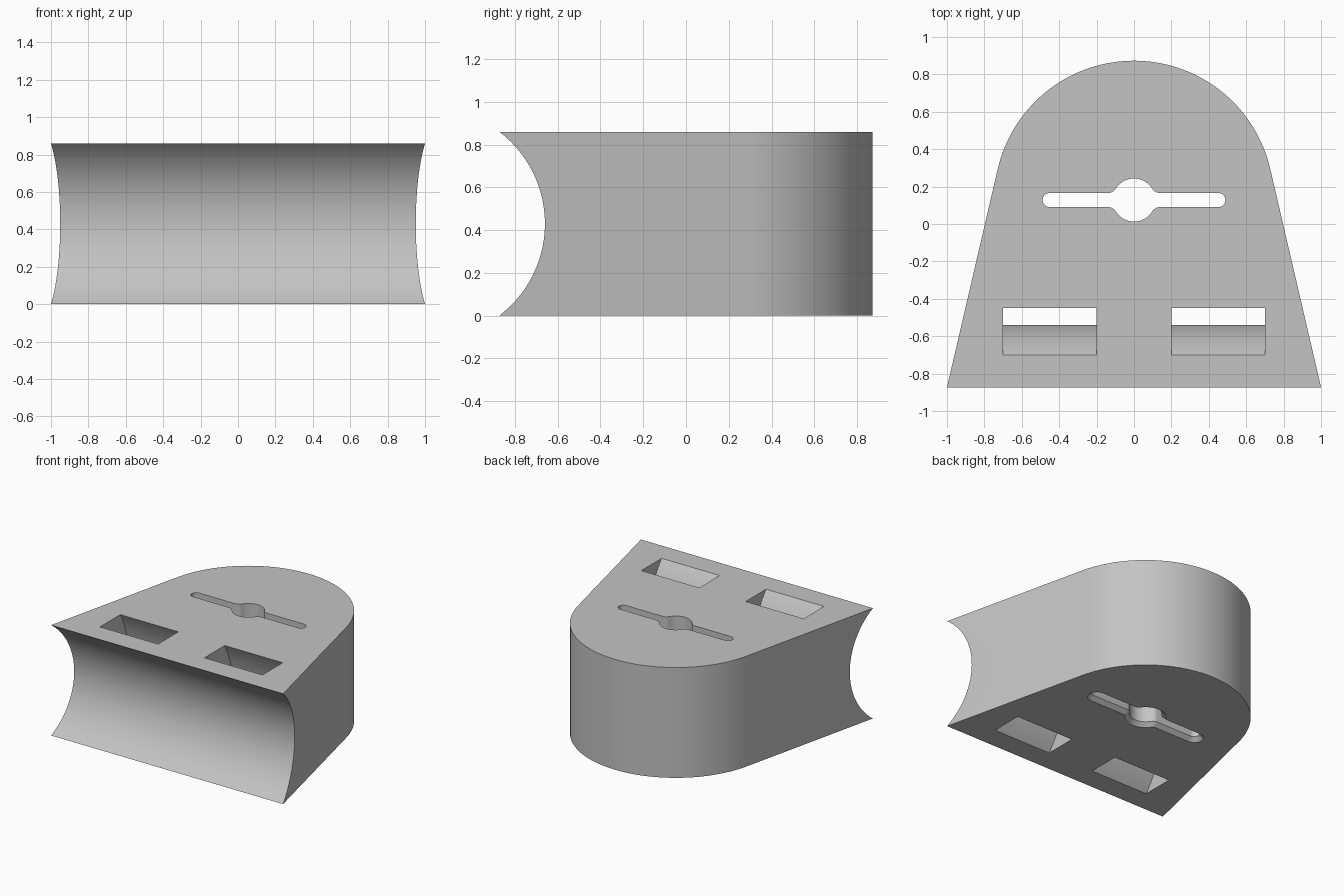
import bpy, bmesh
from math import sin, cos, atan2, sqrt, pi, radians, hypot, acos

if "Cube" in bpy.data.objects:
    bpy.data.objects.remove(bpy.data.objects["Cube"])

HEIGHT = 0.86
HALF = 0.873                   # half depth
DOME_Y, DOME_R = 0.125, 0.748  # rounded back
BOW_Y, BOW_Z = -1.2, HEIGHT / 2  # axis shared by the front hollow and the strap slots


def arc(cx, cy, r, start, end, n):
    return [(cx + r * cos(start + (end - start) * i / n),
             cy + r * sin(start + (end - start) * i / n)) for i in range(n + 1)]


def loft(name, loops):
    """Closed solid through matching loops of 3D points."""
    bm = bmesh.new()
    rings = [[bm.verts.new(p) for p in loop] for loop in loops]
    n = len(rings[0])
    for low, high in zip(rings, rings[1:]):
        for i in range(n):
            j = (i + 1) % n
            bm.faces.new((low[i], low[j], high[j], high[i]))
    bm.faces.new(rings[0][::-1])
    bm.faces.new(rings[-1])
    bmesh.ops.recalc_face_normals(bm, faces=bm.faces)
    mesh = bpy.data.meshes.new(name)
    bm.to_mesh(mesh)
    bm.free()
    obj = bpy.data.objects.new(name, mesh)
    bpy.context.collection.objects.link(obj)
    return obj


def along_z(outline, z):
    return [(x, y, z) for x, y in outline]


def along_x(name, profile, x0, x1):
    return loft(name, [[(x, y, z) for y, z in profile] for x in (x0, x1)])


# Body: rounded back with straight sides tangent to it, flaring to the front
dx, dy = 1.0, -HALF - DOME_Y
tangent = atan2(dy, dx) + acos(DOME_R / hypot(dx, dy))
dome = arc(0, DOME_Y, DOME_R, tangent, pi - tangent, 96)
tx, ty = dome[0]
front_y = -1.0
front_x = 1 + (tx - 1) / (ty + HALF) * (front_y + HALF)
outline = [(front_x, front_y)] + dome + [(-front_x, front_y)]
body = loft("curved_block", [along_z(outline, 0), along_z(outline, HEIGHT)])

# Cylindrical hollow across the front
cutters = [along_x("front_hollow_cutter", arc(BOW_Y, BOW_Z, 0.54, 0, 2 * pi, 160)[:-1], -1.5, 1.5)]

# Two curved strap slots, concentric with the hollow
sweep = radians(60)
band = (arc(BOW_Y, BOW_Z, 0.66, -sweep, sweep, 64)
        + arc(BOW_Y, BOW_Z, 0.865, sweep, -sweep, 64))
for side, label in ((1, "left"), (-1, "right")):
    cutters.append(along_x(label + "_strap_slot_cutter", band, side * 0.2, side * 0.7))


# Keyhole: round hole with a rounded slot to each side and filleted necks
def keyhole(grow):
    hole, slot, fillet = 0.115, 0.0375, 0.05
    fx = sqrt((hole + fillet) ** 2 - (slot + fillet) ** 2)
    fy = slot + fillet
    a = atan2(fy, fx)
    quarter = (arc(0, 0, hole + grow, pi / 2, a, 12)
               + arc(fx, fy, fillet - grow, a + pi, 1.5 * pi, 8)[1:]
               + arc(0.451, 0, slot + grow, pi / 2, 0, 10))
    right = quarter + [(x, -y) for x, y in quarter[-2::-1]]
    ring = right + [(-x, y) for x, y in right[-2:0:-1]]
    return [(x, y + 0.128) for x, y in ring]


# Chamfered at the underside
chamfer, over = 0.03, 0.01
cutters.append(loft("keyhole_cutter", [along_z(keyhole(chamfer + over), -over),
                                       along_z(keyhole(0), chamfer),
                                       along_z(keyhole(0), HEIGHT + 0.1)]))

bpy.ops.object.select_all(action="DESELECT")
body.select_set(True)
bpy.context.view_layer.objects.active = body
for cutter in cutters:
    cutter.hide_render = True
    mod = body.modifiers.new(cutter.name, "BOOLEAN")
    mod.operation = "DIFFERENCE"
    mod.solver = "EXACT"
    mod.object = cutter
    bpy.ops.object.modifier_apply(modifier=mod.name)
for cutter in cutters:
    bpy.data.objects.remove(cutter)

# Plain grey
grey = bpy.data.materials.new("plain_grey")
grey.use_nodes = True
colour = (0.55, 0.55, 0.55, 1)
grey.diffuse_color = colour
grey.node_tree.nodes["Principled BSDF"].inputs["Base Color"].default_value = colour
body.data.materials.clear()
body.data.materials.append(grey)
for face in body.data.polygons:
    face.material_index = 0

bpy.ops.object.shade_smooth_by_angle(angle=radians(25))
